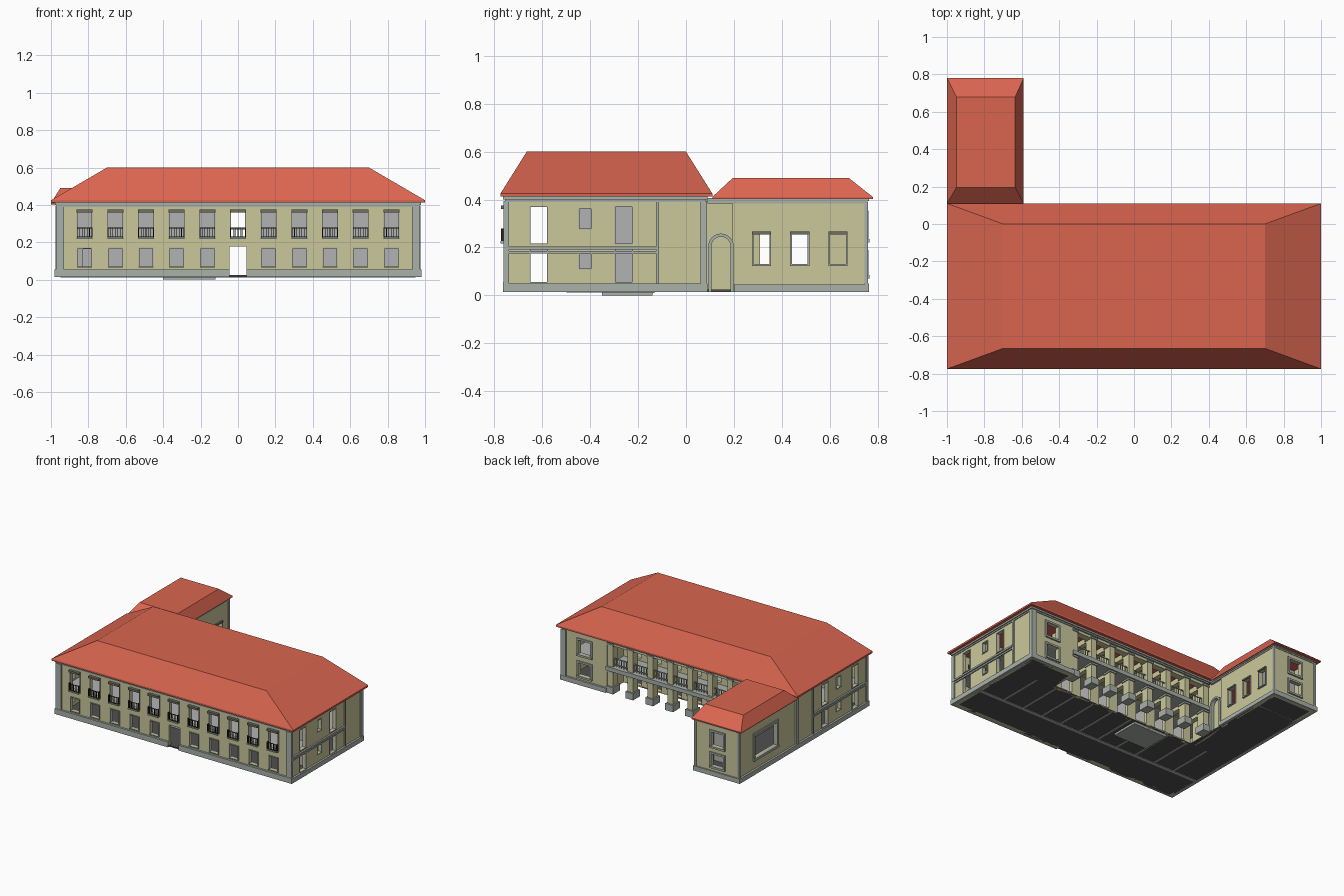
import bpy, bmesh, math

if "Cube" in bpy.data.objects:
    bpy.data.objects.remove(bpy.data.objects["Cube"])

def mat(name, rgb):
    m = bpy.data.materials.new(name)
    m.diffuse_color = (*rgb, 1)
    m.use_nodes = True
    m.node_tree.nodes["Principled BSDF"].inputs["Base Color"].default_value = m.diffuse_color
    return m

YEL = mat("plaster", (.60, .58, .33))
STONE = mat("stone", (.40, .44, .40))
RED = mat("roof_tile", (.70, .13, .08))
DARK = mat("dark_floor", (.08, .08, .08))
TRIM = mat("lintel", (.16, .16, .13))
IRON = mat("iron", (.02, .02, .02))
INNER = mat("inner_wall", (.45, .45, .45))

def finish(name, bm, m):
    bmesh.ops.recalc_face_normals(bm, faces=bm.faces)
    me = bpy.data.meshes.new(name)
    bm.to_mesh(me)
    bm.free()
    ob = bpy.data.objects.new(name, me)
    bpy.context.collection.objects.link(ob)
    me.materials.append(m)
    return ob

def boxes(name, items, m):
    bm = bmesh.new()
    for x0, x1, y0, y1, z0, z1 in items:
        vs = bmesh.ops.create_cube(bm, size=1)["verts"]
        for v in vs:
            v.co = ((x0 + x1) / 2 + v.co.x * (x1 - x0), (y0 + y1) / 2 + v.co.y * (y1 - y0),
                    (z0 + z1) / 2 + v.co.z * (z1 - z0))
    return finish(name, bm, m)

def fbox(f, u0, u1, d0, d1, z0, z1):
    """Box on a facade f = (axis, position, outward sign); d is outward depth."""
    axis, p, s = f
    a, b = sorted((p + s * d0, p + s * d1))
    return (u0, u1, a, b, z0, z1) if axis == 'x' else (a, b, u0, u1, z0, z1)

def wall(name, f, u0, u1, z0, z1, holes=(), m=YEL, th=.025):
    """Wall sheet with rectangular holes (centre, width, bottom, top), thickened inward."""
    axis, p, s = f
    p -= s * th / 2
    us = sorted({u0, u1, *[round(c + k * w / 2, 5) for c, w, _, _ in holes for k in (-1, 1)]})
    zs = sorted({z0, z1, *[z for h in holes for z in h[2:]]})
    bm, grid = bmesh.new(), {}
    def vert(u, z):
        if (u, z) not in grid:
            grid[u, z] = bm.verts.new((u, p, z) if axis == 'x' else (p, u, z))
        return grid[u, z]
    for a, b in zip(us, us[1:]):
        for c, d in zip(zs, zs[1:]):
            if not any(abs((a + b) / 2 - h[0]) < h[1] / 2 and h[2] < (c + d) / 2 < h[3] for h in holes):
                bm.faces.new([vert(a, c), vert(b, c), vert(b, d), vert(a, d)])
    ob = finish(name, bm, m)
    mod = ob.modifiers.new("thickness", 'SOLIDIFY')
    mod.thickness, mod.offset = th, 0

def frames(f, holes, t=.01, d=.008):
    out = []
    for c, w, b, h in holes:
        l, r = c - w / 2, c + w / 2
        out += [fbox(f, l - t, l, -.02, d, b, h), fbox(f, r, r + t, -.02, d, b, h),
                fbox(f, l - t, r + t, -.02, d, h, h + t), fbox(f, l - t, r + t, -.02, d * 1.5, b - t, b)]
    return out

def frustum(name, a, b, z0, z1, z2, m):
    bm = bmesh.new()
    rings = [[bm.verts.new((r[i], r[j], z)) for i, j in ((0, 2), (1, 2), (1, 3), (0, 3))]
             for r, z in ((a, z0), (a, z1), (b, z2))]
    bm.faces.new(rings[0])
    bm.faces.new(rings[2])
    for lo, hi in zip(rings, rings[1:]):
        for i in range(4):
            bm.faces.new([lo[i], lo[(i + 1) % 4], hi[(i + 1) % 4], hi[i]])
    finish(name, bm, m)

B, T = .015, .415
FRONT, RIGHT, LEFT = ('x', -.75, -1), ('y', .965, 1), ('y', -.965, -1)
BACK, LOGGIA = ('x', .075, 1), ('x', -.12, 1)
WBACK, WRIGHT = ('x', .755, 1), ('y', -.605, 1)
cols = [i * .164 for i in range(-5, 6)]

# hipped roofs with flat tops
frustum("main_roof", (-1, 1, -.775, .11), (-.7, .7, -.665, 0), .412, .425, .6, RED)
frustum("wing_roof", (-1, -.59, .11, .78), (-.95, -.635, .195, .68), .402, .411, .49, RED)

# front wall: eleven window columns, central door
upper = [(c, .076, .225, .36) for c in cols]
lower = [(c, .07, .07, .168) for c in cols if abs(c) > .01]
door = (0, .09, B, .178)
wall("front_wall", FRONT, -.965, .965, B, T, upper + lower + [door])
boxes("front_window_frames", frames(FRONT, upper + lower, .005, .006), STONE)
boxes("front_lintels", [fbox(FRONT, c - .043, c + .043, -.01, .022, .36, .375) for c in cols], TRIM)
rails = []
for c in cols:
    rails += [fbox(FRONT, c - .04, c + .04, .019, .023, z, z + .004) for z in (.228, .275)]
    rails += [fbox(FRONT, c + k * .013 - .0015, c + k * .013 + .0015, .019, .023, .228, .275) for k in range(-3, 4)]
    rails += [fbox(FRONT, c + k * .04 - .002, c + k * .04 + .002, 0, .023, .228, .279) for k in (-1, 1)]
boxes("front_balcony_rails", rails, IRON)
boxes("front_balcony_slabs", [fbox(FRONT, c - .042, c + .042, 0, .025, .217, .226) for c in cols], STONE)

# side walls, right and left alike
tall = [(-.615, .07, .055, .2), (-.615, .07, .217, .37), (-.26, .07, .055, .2), (-.26, .07, .217, .37)]
small = [(-.42, .048, .112, .172), (-.42, .048, .28, .36)]
wing_left = [(.44, .26, .13, .3)]
wall("right_wall", RIGHT, -.75, .075, B, T, tall + small)
wall("left_wall", LEFT, -.75, .755, B, .405, tall + small + wing_left)
for nm, f in (("right", RIGHT), ("left", LEFT)):
    boxes(nm + "_bands", [fbox(f, -.75, -.12, 0, .008, .175, .186), fbox(f, -.75, -.12, 0, .012, .191, .204),
                          fbox(f, -.125, -.113, 0, .008, .05, .395)], STONE)
    boxes(nm + "_window_frames", frames(f, tall + small, .004, .004), STONE)

# plinth, cornice and corner pilasters
stone = [(s * .5125 - .4675, s * .5125 + .4675, -.765, -.745, B, .055) for s in (-1, 1)]
stone += [fbox(RIGHT, -.765, .09, -.01, .015, B, .05), fbox(LEFT, -.765, .765, -.01, .015, B, .05),
          fbox(BACK, .6, .98, -.01, .015, B, .05), fbox(WBACK, -.98, -.595, -.01, .01, B, .05),
          fbox(WRIGHT, .2, .765, -.01, .01, B, .045)]
for e, z0, z1 in ((.006, .39, .4), (.014, .4, .412)):
    stone += [fbox(FRONT, -.965 - e, .965 + e, -.01, e, z0, z1), fbox(RIGHT, -.75, .075 + e, -.01, e, z0, z1),
              fbox(LEFT, -.75, .075, -.01, e, z0, z1), fbox(BACK, -.6, .965, -.02, e, z0, z1),
              fbox(WRIGHT, .09, .755, -.01, e * .6, z0 - .006, z1 - .006), fbox(WBACK, -.97, -.6, -.01, e * .6, z0 - .006, z1 - .006)]
for s in (-1, 1):
    stone += [fbox(FRONT, s * .952 - .022, s * .952 + .022, -.01, .012, .05, .395)]
    stone += [fbox(f, .06, .088, -.01, .01, .05, .395) for f in ((RIGHT,) if s > 0 else (LEFT,))]
stone += [fbox(BACK, .935, .975, -.01, .012, .05, .395), fbox(WBACK, -.972, -.955, -.01, .006, .05, .39),
          fbox(WBACK, -.615, -.6, -.01, .006, .05, .39)]
boxes("stone_trim", stone, STONE)

# back wall beside the loggia
bw = [(.785, .1, .08, .175), (.785, .1, .24, .345)]
wall("back_wall", BACK, .6, .965, B, T, bw)
boxes("back_window_frames", frames(BACK, bw, .014), STONE)
wall("loggia_end_wall", ('y', .6, -1), -.12, .075, B, T)

# loggia: inner wall, piers, gallery
bays = [i * .165 for i in range(-3, 4)]
piers = [(i + .5) * .165 for i in range(-4, 4)]
wall("loggia_inner_wall", LOGGIA, -.6, .6, B, T,
     [(c, .09, B + .01, .178) for c in bays] + [(c, .08, .225, .36) for c in bays])
boxes("loggia_piers", [(c - .022, c + .022, .01, .07, .06, .4) for c in piers], YEL)
boxes("pier_feet", [(c - .032, c + .032, .0, .082, B, .065) for c in piers], STONE)
boxes("pier_caps", [(c - .028, c + .028, .004, .077, z, z + .012) for c in piers for z in (.168, .37)], STONE)
boxes("loggia_cross_beams", [(c - .018, c + .018, -.13, .02, z, z + .04) for c in piers for z in (.155, .365)], YEL)
boxes("gallery_floor", [(-.605, .605, -.13, .085, .182, .212)], STONE)
boxes("loggia_top_beam", [(-.6, .6, .02, .07, .37, .41)], YEL)
rails = [(-.58, .58, .05, .056, z, z + .006) for z in (.225, .268)]
rails += [(c + k * .02 - .002, c + k * .02 + .002, .051, .055, .21, .27) for c in bays for k in range(-3, 4)]
boxes("gallery_rail", rails, STONE)

# wing walls
ww = [(y, .066, .13, .255) for y in (.315, .475, .635)]
wb = [(-.79, .1, .085, .175), (-.79, .1, .235, .34)]
wall("wing_right_wall", WRIGHT, .195, .755, B, .405, ww)
wall("wing_back_wall", WBACK, -.965, -.605, B, .405, wb)
wall("wing_link_wall", ('y', -.62, 1), -.12, .195, B, .405)
boxes("wing_window_frames", frames(WRIGHT, ww, .007) + frames(WBACK, wb, .014) + frames(LEFT, wing_left, .018), STONE)
boxes("wing_lintels", [fbox(WRIGHT, y - .04, y + .04, 0, .012, .255, .266) for y in (.315, .475, .635)], TRIM)
boxes("wing_inner_wall", [(-.95, -.62, .56, .57, B, .4)], INNER)

# stone arch in the link wall
bm = bmesh.new()
rows = []
path = [(-1, None)] + [(None, math.pi * (1 - i / 12)) for i in range(13)] + [(1, None)]
for s, a in path:
    row = []
    for r, x in ((.053, -.63), (.053, -.592), (.04, -.592), (.04, -.63)):
        y, z = (s * r, B) if a is None else (r * math.cos(a), .205 + r * math.sin(a))
        row.append(bm.verts.new((x, .146 + y, z)))
    rows.append(row)
for p, q in zip(rows, rows[1:]):
    for i in range(4):
        bm.faces.new([p[i], p[(i + 1) % 4], q[(i + 1) % 4], q[i]])
bm.faces.new(rows[0])
bm.faces.new(rows[-1])
finish("link_arch", bm, STONE)

# floors and inner walls
boxes("ground_floor", [(-.965, .965, -.75, -.12, B, .025), (.6, .965, -.12, .07, B, .025),
                       (-.965, -.61, -.12, .75, B, .025)], DARK)
boxes("upper_floor", [(-.955, .955, -.74, -.13, .18, .212), (.6, .955, -.13, .06, .18, .212)], INNER)
wall("spine_wall", ('x', -.5, -1), -.95, .95, .011, .41,
     [(0, .09, .025, .178), (0, .08, .222, .37), (-.8, .06, .025, .165)], INNER)
boxes("partition_walls", [(s * x - .006, s * x + .006, -.5, -.13, .011, .41)
                          for x in (.0825, .2475, .4125, .5775, .75) for s in (-1, 1)], INNER)
frustum("stair_base", (-.4, -.12, -.35, -.14), (-.4, -.12, -.35, -.13), 0, .005, .02, STONE)
